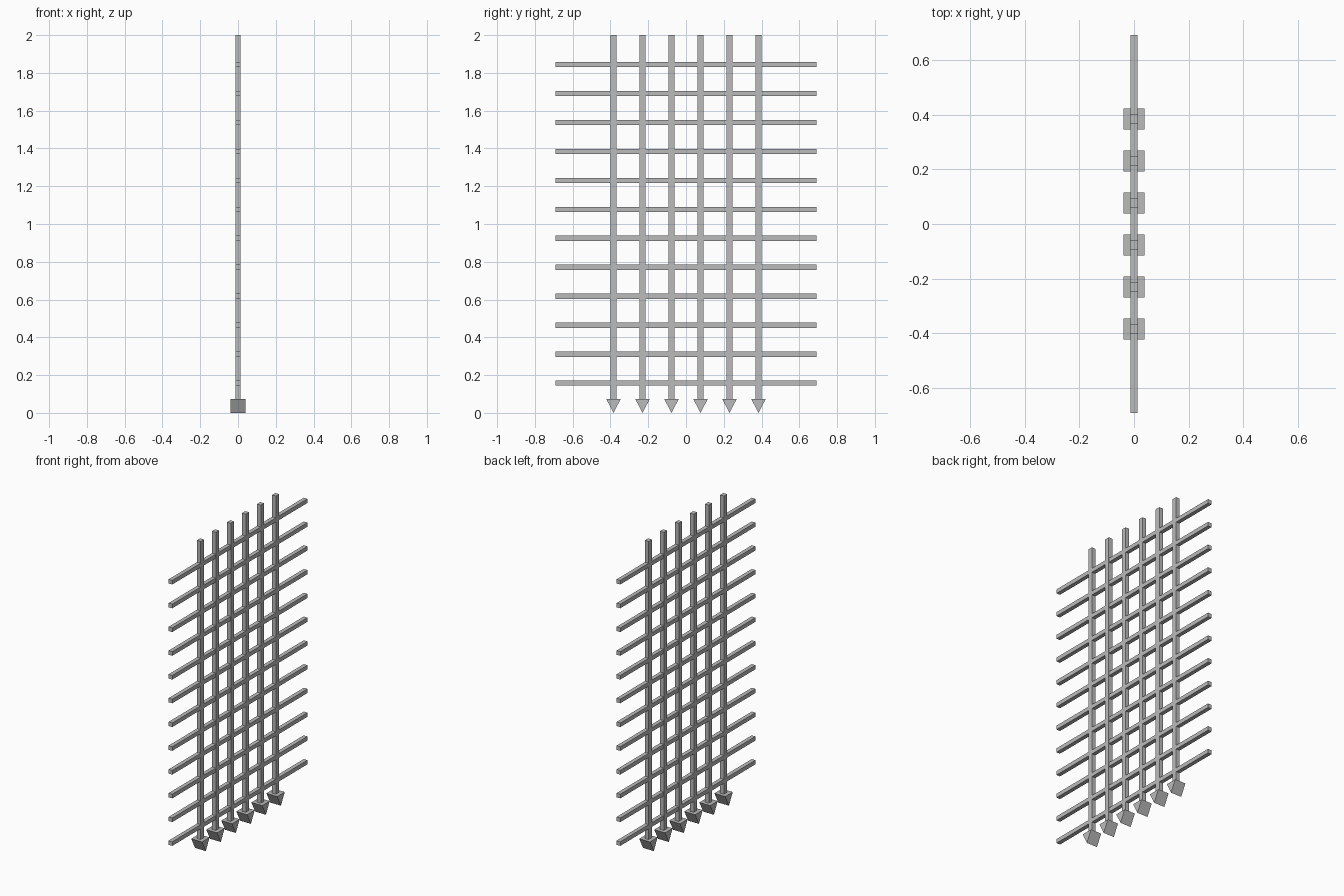
import bpy
import bmesh

cube = bpy.data.objects.get("Cube")
if cube:
    bpy.data.objects.remove(cube)

# Single iron grey material
iron = bpy.data.materials.new("iron_grey")
iron.use_nodes = True
GREY = (0.5, 0.5, 0.5, 1)
iron.diffuse_color = GREY
iron.node_tree.nodes["Principled BSDF"].inputs["Base Color"].default_value = GREY


def prism(name, profile, depth, location):
    """Extrude a closed (y, z) profile along x, centred on the location."""
    bm = bmesh.new()
    face = bm.faces.new([bm.verts.new((-depth / 2, y, z)) for y, z in profile])
    side = bmesh.ops.extrude_face_region(bm, geom=[face])["geom"]
    moved = [v for v in side if isinstance(v, bmesh.types.BMVert)]
    bmesh.ops.translate(bm, verts=moved, vec=(depth, 0, 0))
    bmesh.ops.recalc_face_normals(bm, faces=bm.faces)
    mesh = bpy.data.meshes.new(name)
    bm.to_mesh(mesh)
    bm.free()
    mesh.materials.append(iron)
    obj = bpy.data.objects.new(name, mesh)
    obj.location = location
    bpy.context.collection.objects.link(obj)


def rectangle(y, z0, z1):
    return [(-y, z0), (y, z0), (y, z1), (-y, z1)]


STEP = 0.1535
TIP_TOP = 0.074
TIP_HALF = 0.0385

# Upright bars, each ending in a wedge-shaped point
for i in range(6):
    y = (i - 2.5) * STEP
    prism(f"upright_bar_{i + 1}", rectangle(0.0165, TIP_TOP, 2), 0.0275, (0, y, 0))
    wedge = [(-TIP_HALF, TIP_TOP), (0, 0), (TIP_HALF, TIP_TOP)]
    prism(f"pointed_foot_{i + 1}", wedge, 2 * TIP_HALF, (0, y, 0))

# Horizontal crossbars
for i in range(12):
    z = 0.157 + i * STEP
    prism(f"crossbar_{i + 1}", rectangle(0.69, -0.0133, 0.0133), 0.0265, (0, 0, z))
